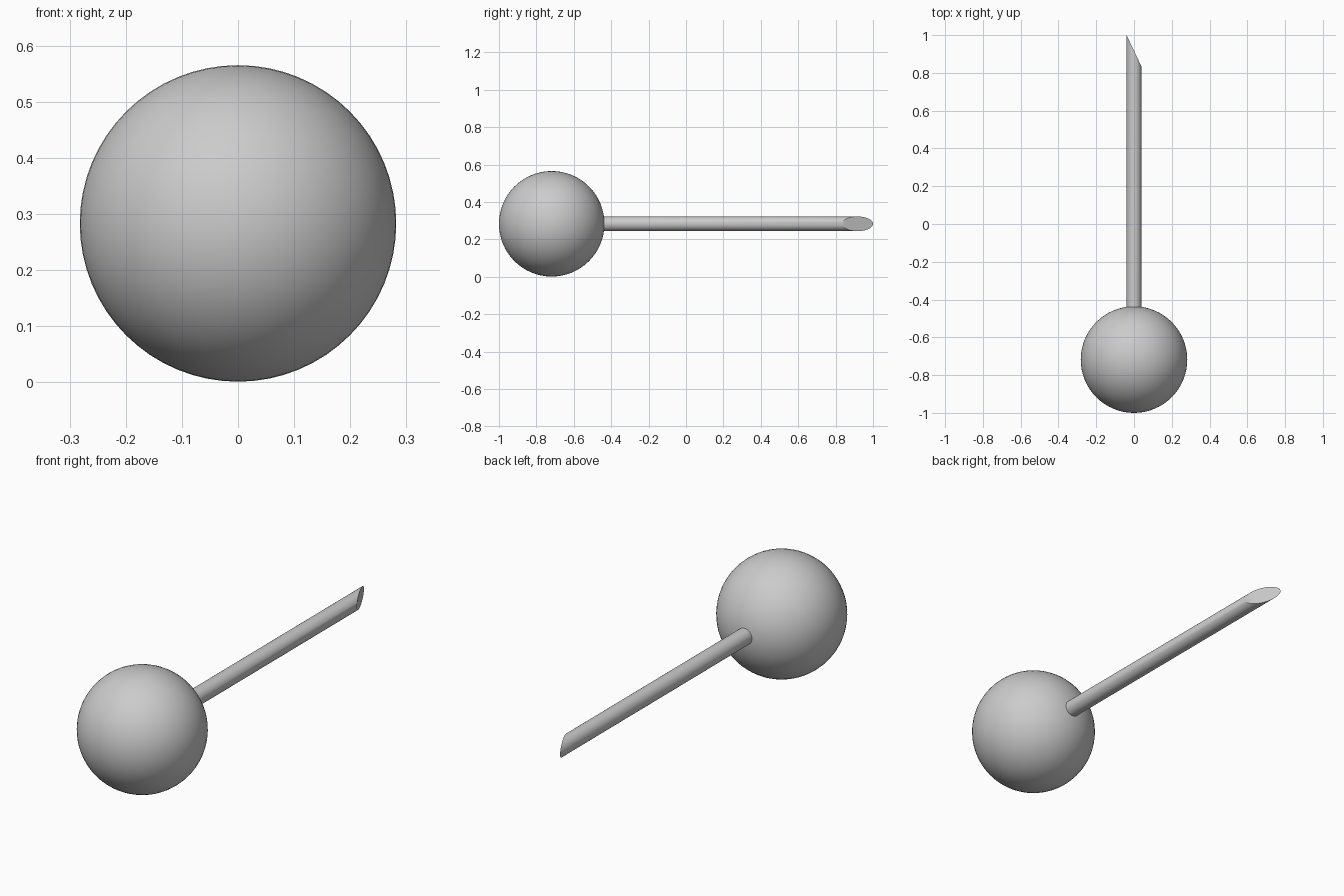
import bpy, bmesh, math
from mathutils import Matrix

if "Cube" in bpy.data.objects:
    bpy.data.objects.remove(bpy.data.objects["Cube"])

R, CY, CZ = 0.282, -0.718, 0.283
ROD_R, TIP_LONG, TIP_SHORT = 0.039, 1.0, 0.835


def add_object(name, bm):
    mesh = bpy.data.meshes.new(name)
    bm.to_mesh(mesh)
    bm.free()
    obj = bpy.data.objects.new(name, mesh)
    bpy.context.collection.objects.link(obj)
    bpy.ops.object.select_all(action='DESELECT')
    obj.select_set(True)
    bpy.context.view_layer.objects.active = obj
    bpy.ops.object.shade_smooth_by_angle(angle=math.radians(30))
    return obj


# Round ball head, poles along the pin axis
to_y = Matrix.Rotation(math.radians(-90), 4, 'X')
bm = bmesh.new()
bmesh.ops.create_uvsphere(bm, u_segments=64, v_segments=32, radius=R,
                          matrix=Matrix.Translation((0, CY, CZ)) @ to_y)
add_object("ball_head", bm)

# Pin shaft rooted in the ball, with a slanted tip
base_y = CY + R - 0.03
bm = bmesh.new()
bmesh.ops.create_cone(bm, cap_ends=True, segments=48, radius1=ROD_R, radius2=ROD_R,
                      depth=TIP_LONG - base_y,
                      matrix=Matrix.Translation((0, (TIP_LONG + base_y) / 2, CZ)) @ to_y)
for v in bm.verts:
    if v.co.y > 0:
        t = (v.co.x + ROD_R) / (2 * ROD_R)
        v.co.y = TIP_LONG + (TIP_SHORT - TIP_LONG) * t
bm.normal_update()
add_object("pin_shaft", bm)
